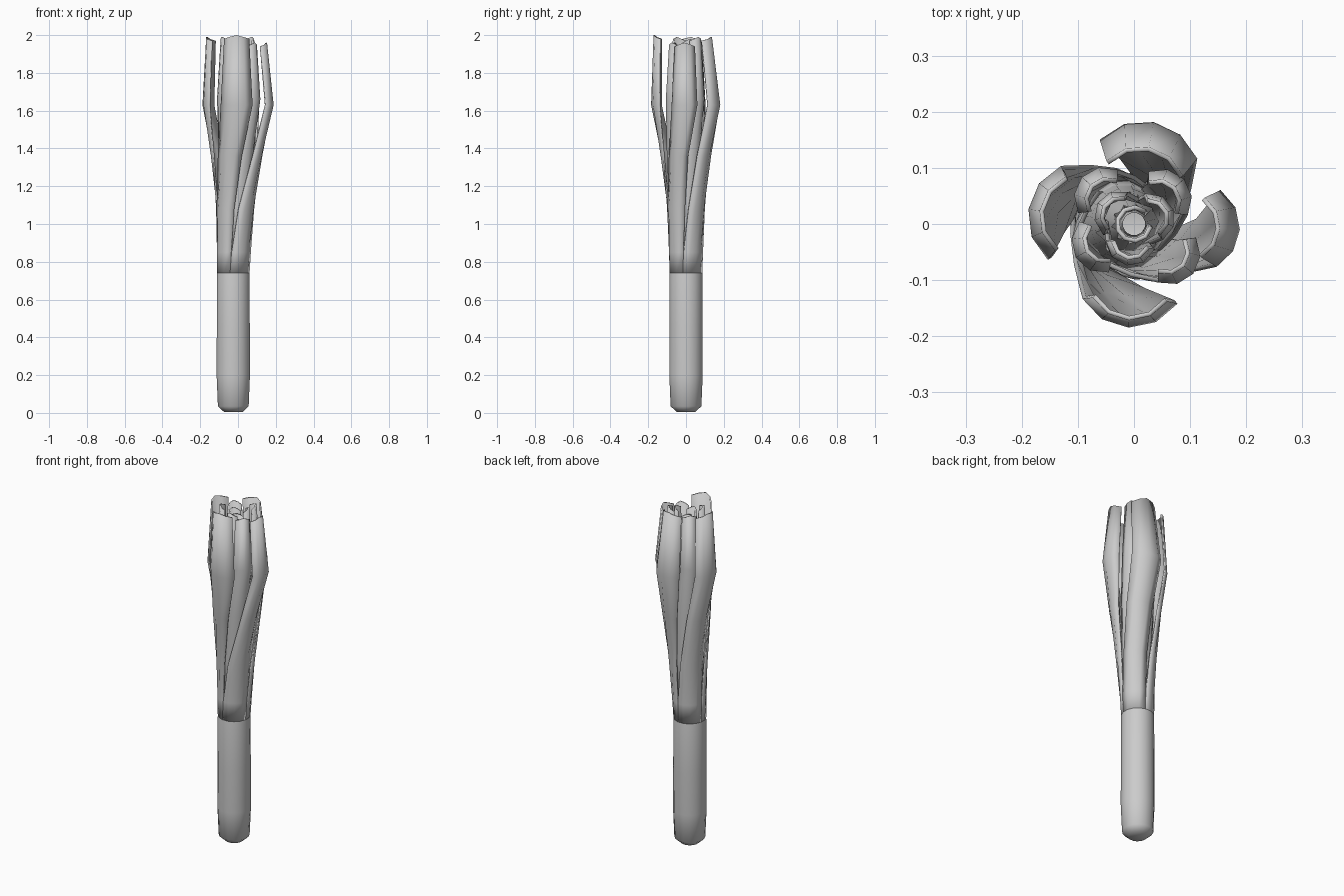
import bpy, math
from mathutils import Vector

if "Cube" in bpy.data.objects:
    bpy.data.objects.remove(bpy.data.objects["Cube"])

def make(name, verts, faces, thick=0):
    me = bpy.data.meshes.new(name)
    me.from_pydata(verts, [], faces)
    me.update()
    ob = bpy.data.objects.new(name, me)
    bpy.context.collection.objects.link(ob)
    bpy.context.view_layer.objects.active = ob
    ob.select_set(True)
    if thick:
        m = ob.modifiers.new("thickness", 'SOLIDIFY')
        m.thickness = thick
        m.offset = -1
    bpy.ops.object.shade_smooth_by_angle(angle=math.radians(55))
    ob.select_set(False)
    return ob

def axis_x(z):
    # the stem leans slightly: left of centre low down, centred at the top
    t = min(max((z - 0.74) / 0.86, 0), 1)
    return -0.025 * (1 - t)

def lathe(name, profile, n=16):
    verts, faces = [], []
    for z, r in profile:
        for i in range(n):
            a = math.tau * (i + 0.5) / n
            verts.append((axis_x(z) + r * math.cos(a), r * math.sin(a), z))
    for k in range(len(profile) - 1):
        for i in range(n):
            j = (i + 1) % n
            faces.append((k*n + i, k*n + j, (k+1)*n + j, (k+1)*n + i))
    faces.append(tuple(reversed(range(n))))
    return make(name, verts, faces)

def leaf(name, facing, stations, twist=40, grow=0.0, top=2.0, seg=4):
    # stations: height, distance of the outer face, arc radius, half span, share of twist left
    verts, faces = [], []
    for k, (z, d, r, half, tw) in enumerate(stations):
        last = k == len(stations) - 1
        a = math.radians(facing - twist * tw)
        d += grow * (1 - tw)
        c = Vector((axis_x(z), 0, 0)) + Vector((math.cos(a), math.sin(a), 0)) * (d - r)
        for i in range(seg + 1):
            t = 2 * i / seg - 1
            b = a + math.radians(half) * t
            zz = top - 0.02 * abs(t) if last else z
            verts.append((c.x + r * math.cos(b), c.y + r * math.sin(b), zz))
    n = seg + 1
    for k in range(len(stations) - 1):
        for i in range(seg):
            faces.append((k*n + i, k*n + i + 1, (k+1)*n + i + 1, (k+1)*n + i))
    return make(name, verts, faces, 0.008)

# White stem with rounded root end, narrowing into the heart above the leaf splits
lathe("stem", [(0.005, 0.05), (0.035, 0.083), (0.2, 0.09), (0.45, 0.089), (0.74, 0.088),
               (0.8, 0.077), (1.1, 0.064), (1.3, 0.05), (1.5, 0.03), (1.6, 0.02)])

# Outer leaves: each leaves a quarter of the stem, bulges, then closes in at the tip
def outer(width, tip):
    return [(0.74, 0.088, 0.088, 45, 1), (0.85, 0.092, 0.088, 46, 0.95), (1.08, 0.106, 0.084, 48, 0.72),
            (1.36, 0.138, 0.08 * width, 54, 0.33), (1.63, 0.185, 0.095 * width, 58, 0.0),
            (1.98, tip, 0.075 * width, 58, 0.0)]
for name, ang, base, width, tip, grow, top in (
        ("right", -3, -56.25, 0.85, 0.15, 0.004, 1.96),
        ("back", 79, 33.75, 1.1, 0.14, 0.0, 1.99),
        ("left", 172, 123.75, 1.05, 0.165, 0.005, 1.99),
        ("front", -93, -146.25, 1.05, 0.172, 0.0, 2.0)):
    leaf("outer_leaf_" + name, ang, outer(width, tip), ang - base, grow, top)

# Middle leaves, sitting in the gaps between the outer ones
MIDDLE = [(0.75, 0.07, 0.07, 60, 1), (1.1, 0.086, 0.07, 62, 0.7), (1.38, 0.1, 0.06, 66, 0.35),
          (1.66, 0.12, 0.055, 72, 0), (1.98, 0.1, 0.042, 72, 0)]
for name, ang, grow, top in (("front_right", -40, 0.018, 1.96), ("back_right", 42, 0.0, 1.99),
                             ("back_left", 138, 0.005, 1.97), ("front_left", -150, 0.0, 1.99)):
    leaf("middle_leaf_" + name, ang, MIDDLE, 40, grow, top)

# Heart leaves wrapped around the middle
HEART = [(1.1, 0.06, 0.06, 80, 1), (1.4, 0.058, 0.045, 85, 0.5), (1.7, 0.075, 0.045, 80, 0),
         (1.97, 0.065, 0.036, 75, 0)]
for name, ang, top in (("front", -100, 1.96), ("right", 20, 1.98), ("left", 150, 1.95)):
    leaf("heart_leaf_" + name, ang, HEART, 30, 0.0, top)
CORE = [(1.3, 0.04, 0.04, 150, 1), (1.6, 0.032, 0.032, 155, 0), (1.9, 0.034, 0.034, 150, 0)]
leaf("heart_tube", 200, CORE, 20, 0.0, 1.93, 8)
